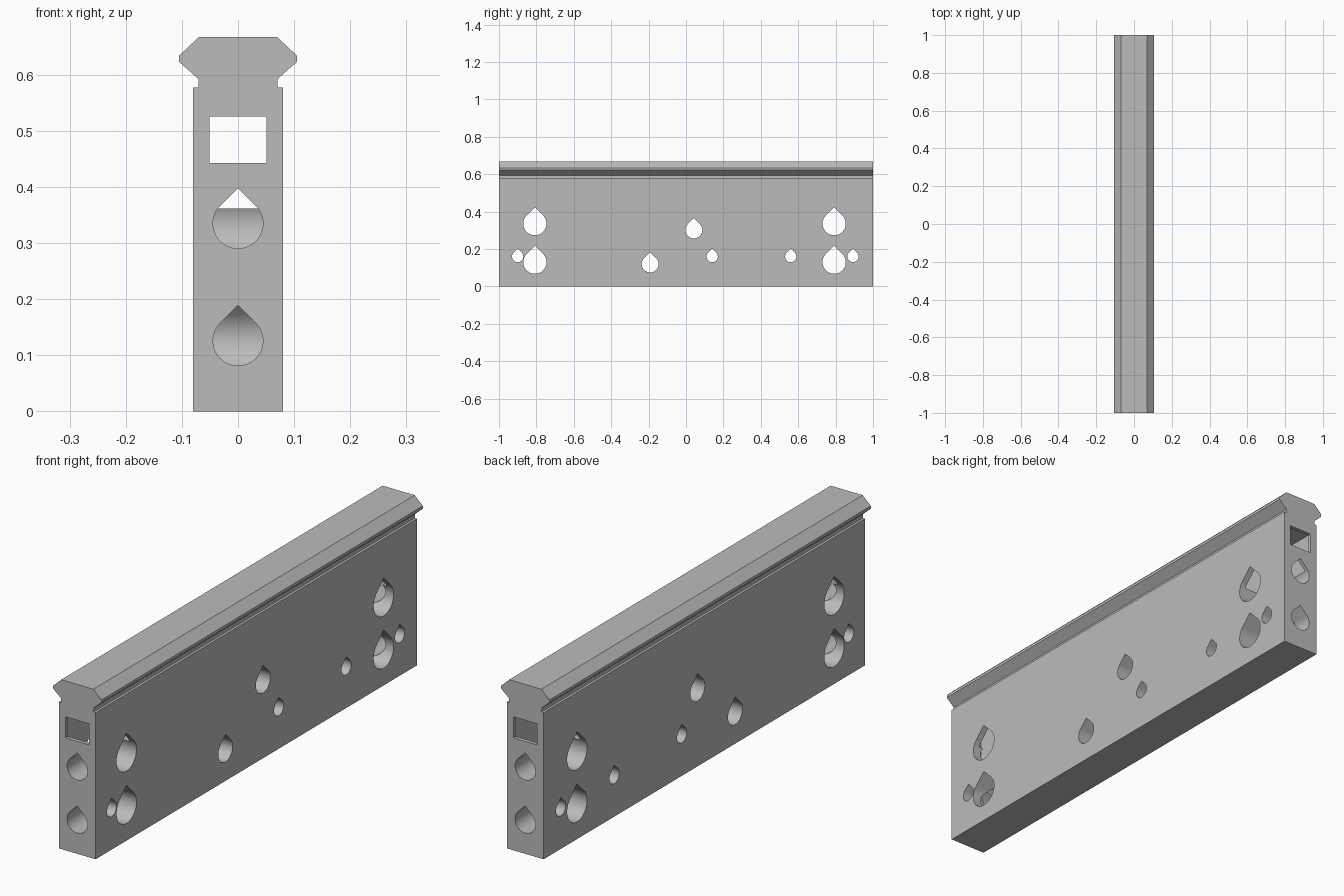
import bpy, math
from mathutils import Vector

default = bpy.data.objects.get("Cube")
if default:
    bpy.data.objects.remove(default, do_unlink=True)

grey = bpy.data.materials.new("plain grey")
grey.use_nodes = True
colour = (0.5, 0.5, 0.5, 1)
grey.diffuse_color = colour
grey.node_tree.nodes["Principled BSDF"].inputs["Base Color"].default_value = colour


def prism(name, profile, axis, start, end):
    """Extrude a closed 2D profile (across, height) along x or y."""
    def place(u, v, t):
        return (t, u, v) if axis == "x" else (u, t, v)
    n = len(profile)
    verts = [place(u, v, t) for t in (start, end) for u, v in profile]
    faces = [list(range(n)), list(range(n, 2 * n))]
    faces += [(i, (i + 1) % n, (i + 1) % n + n, i + n) for i in range(n)]
    mesh = bpy.data.meshes.new(name)
    mesh.from_pydata(verts, [], faces)
    mesh.materials.append(grey)
    obj = bpy.data.objects.new(name, mesh)
    bpy.context.collection.objects.link(obj)
    bpy.context.view_layer.objects.active = obj
    bpy.ops.object.select_all(action="DESELECT")
    obj.select_set(True)
    bpy.ops.object.mode_set(mode="EDIT")
    bpy.ops.mesh.select_all(action="SELECT")
    bpy.ops.mesh.normals_make_consistent(inside=False)
    bpy.ops.object.mode_set(mode="OBJECT")
    return obj


def teardrop(u, v, radius, steps=36):
    """Circle with a 45 degree pointed roof."""
    arc = [math.radians(135 + 270 * i / steps) for i in range(steps + 1)]
    ring = [(u + radius * math.cos(a), v + radius * math.sin(a)) for a in arc]
    return ring + [(u, v + radius * math.sqrt(2))]


def box(half_width, low, high):
    return [(-half_width, low), (half_width, low), (half_width, high), (-half_width, high)]


# Rail body with notched neck and bevelled crown
side = [(0.08, 0), (0.08, 0.577), (0.07, 0.577), (0.07, 0.592),
        (0.105, 0.623), (0.105, 0.634), (0.07, 0.667)]
body = prism("rail_body", side + [(-x, z) for x, z in reversed(side)], "y", -1, 1)

cutters = []

# Cross holes through the sides: (y, z, radius)
cross_holes = [(y, z, 0.062) for y in (-0.808, 0.792) for z in (0.13, 0.336)]
cross_holes += [(y, 0.16, 0.03) for y in (-0.9, 0.14, 0.56, 0.893)]
cross_holes += [(-0.192, 0.12, 0.045), (0.042, 0.302, 0.045)]
for y, z, r in cross_holes:
    cutters.append(prism("cross_hole_cutter", teardrop(y, z, r), "x", -0.2, 0.2))

# Blind holes in both ends, reaching the large cross holes
for z in (0.126, 0.335):
    for end, inner in ((-1.1, -0.808), (1.1, 0.792)):
        cutters.append(prism("end_hole_cutter", teardrop(0, z, 0.0445), "y", end, inner))

# Long channel with an inner cavity behind the end openings
cutters.append(prism("channel_cutter", box(0.051, 0.443, 0.526), "y", -1.1, 1.1))
cutters.append(prism("cavity_cutter", box(0.055, 0.362, 0.53), "y", -0.985, 0.985))

for cutter in cutters:
    cutter.hide_render = True
    cut = body.modifiers.new("cut", "BOOLEAN")
    cut.operation = "DIFFERENCE"
    cut.solver = "EXACT"
    cut.object = cutter
    bpy.context.view_layer.objects.active = body
    bpy.ops.object.modifier_apply(modifier=cut.name)
for cutter in cutters:
    bpy.data.objects.remove(cutter, do_unlink=True)

# Smooth hole walls, sharp edges elsewhere
bpy.ops.object.select_all(action="DESELECT")
body.select_set(True)
bpy.context.view_layer.objects.active = body
bpy.ops.object.shade_smooth_by_angle(angle=math.radians(30))
